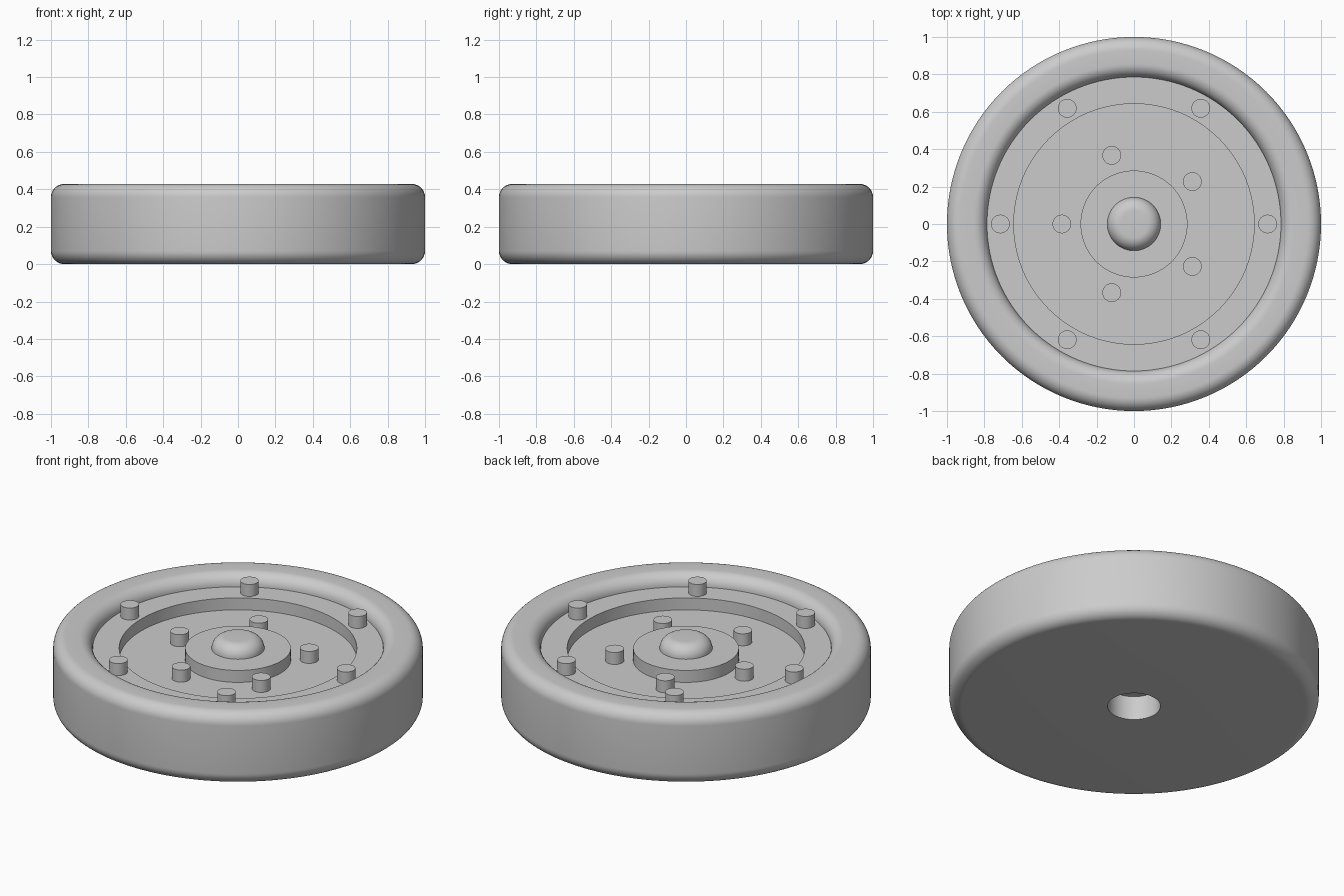
import bpy
import bmesh
from math import pi, sin, cos, radians
from mathutils import Matrix, Vector

cube = bpy.data.objects.get("Cube")
if cube:
    bpy.data.objects.remove(cube, do_unlink=True)

U = 1 / 14          # design unit: the wheel is 14 units in radius
SEGMENTS = 128

grey = bpy.data.materials.new("plain grey")
grey.use_nodes = True
colour = (0.6, 0.6, 0.6, 1)
grey.diffuse_color = colour
grey.node_tree.nodes["Principled BSDF"].inputs["Base Color"].default_value = colour


def finish(name, bm):
    bmesh.ops.recalc_face_normals(bm, faces=bm.faces)
    mesh = bpy.data.meshes.new(name)
    bm.to_mesh(mesh)
    bm.free()
    mesh.materials.append(grey)
    obj = bpy.data.objects.new(name, mesh)
    bpy.context.collection.objects.link(obj)
    bpy.ops.object.select_all(action="DESELECT")
    obj.select_set(True)
    bpy.context.view_layer.objects.active = obj
    bpy.ops.object.shade_smooth_by_angle(angle=radians(30))
    return obj


def fillet(r, z, start, end, steps=10):
    """Unit-radius arc centred on (r, z), angles in degrees."""
    angles = [radians(start + (end - start) * i / steps) for i in range(steps + 1)]
    return [(r + cos(a), z + sin(a)) for a in angles]


def lathe(name, profile):
    bm = bmesh.new()
    verts = [bm.verts.new((r * U, 0, z * U)) for r, z in profile]
    edges = [bm.edges.new(pair) for pair in zip(verts, verts[1:])]
    bmesh.ops.spin(bm, geom=verts + edges, axis=(0, 0, 1), cent=(0, 0, 0),
                   angle=2 * pi, steps=SEGMENTS, use_merge=True)
    bmesh.ops.remove_doubles(bm, verts=bm.verts, dist=1e-5)
    return finish(name, bm)


# Wheel: blind axle hole, rounded tyre, stepped face, raised hub, domed cap
lathe("wheel_body",
      [(0, 2), (2, 2), (2, 0)]
      + fillet(13, 1, -90, 0)
      + fillet(13, 5, 0, 90)
      + fillet(12, 5, 90, 180)
      + [(9, 5), (9, 4), (4, 4), (4, 5)]
      + fillet(1, 5, 0, 90)
      + [(0, 6)])


# Studs: short cylinders standing on the rim ring and on the recessed face
def stud_ring(name, count, ring_radius, base, first_angle):
    for i in range(count):
        a = first_angle + 2 * pi * i / count
        centre = Vector((ring_radius * cos(a), ring_radius * sin(a), base + 0.5)) * U
        bm = bmesh.new()
        bmesh.ops.create_cone(bm, cap_ends=True, segments=32, radius1=0.7 * U,
                              radius2=0.7 * U, depth=U,
                              matrix=Matrix.Translation(centre))
        finish(f"{name}_{i + 1}", bm)


stud_ring("outer_stud", 6, 10, 5, 0)
stud_ring("inner_stud", 5, 5.4, 4, pi)
